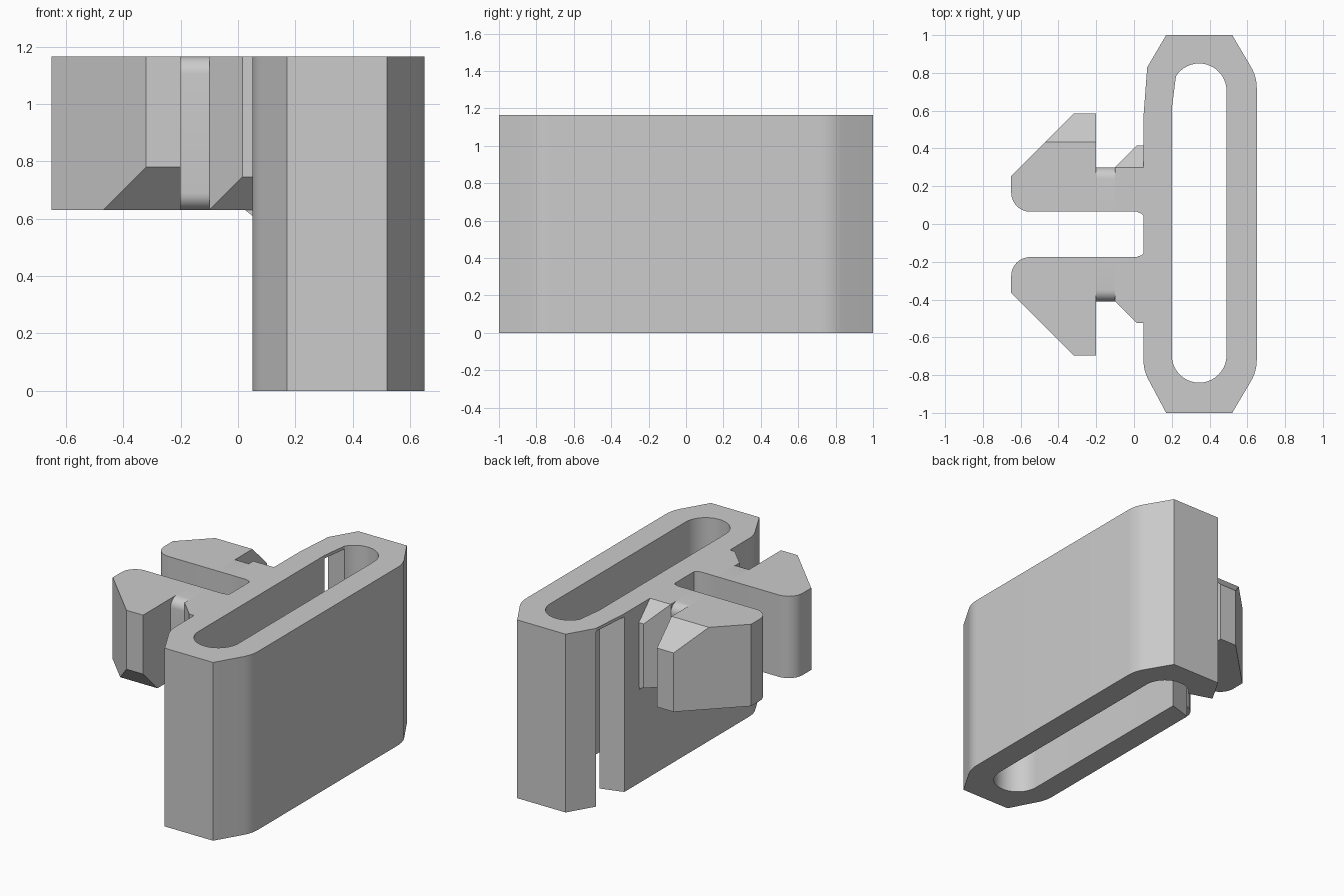
import bpy, bmesh
from math import cos, sin, pi, radians
from mathutils import Matrix, Vector

cube = bpy.data.objects.get("Cube")
if cube:
    bpy.data.objects.remove(cube, do_unlink=True)

GREY = (0.6, 0.6, 0.6, 1)
grey = bpy.data.materials.new("plain_grey")
grey.use_nodes = True
grey.diffuse_color = GREY
grey.node_tree.nodes["Principled BSDF"].inputs["Base Color"].default_value = GREY

HEIGHT = 1.165        # top of the whole part
ARM_Z = 0.63          # underside of the arms
MID_Y = -0.055        # centre line between the arms


def arc(cx, cy, r, start, end, steps):
    """Points along an arc, angles in degrees."""
    angles = [radians(start + (end - start) * i / steps) for i in range(steps + 1)]
    return [(cx + r * cos(a), cy + r * sin(a)) for a in angles]


def prism(name, profile, low, high, axis="z", cut=None, flip=None):
    """Extrude a profile along z (xy profile), x (yz) or y (xz)."""
    place = {"z": lambda p, d: (p[0], p[1], d),
             "x": lambda p, d: (d, p[0], p[1]),
             "y": lambda p, d: (p[0], d, p[1])}[axis]
    bm = bmesh.new()
    face = bm.faces.new([bm.verts.new(place(p, low)) for p in profile])
    top = bmesh.ops.extrude_face_region(bm, geom=[face])
    shift = Vector(place((0, 0), high - low))
    bmesh.ops.translate(bm, vec=shift,
                        verts=[v for v in top["geom"] if isinstance(v, bmesh.types.BMVert)])
    if cut is not None:
        # Sloping upper corner that starts at y = cut on the top face
        bmesh.ops.bisect_plane(bm, geom=bm.verts[:] + bm.edges[:] + bm.faces[:], dist=1e-5,
                               plane_co=(0, cut, HEIGHT), plane_no=(0, 1, 1), clear_outer=True)
        bmesh.ops.holes_fill(bm, edges=[e for e in bm.edges if e.is_boundary])
    if flip is not None:
        bm.transform(flip)
    bmesh.ops.recalc_face_normals(bm, faces=bm.faces)
    mesh = bpy.data.meshes.new(name)
    bm.to_mesh(mesh)
    bm.free()
    mesh.materials.append(grey)
    obj = bpy.data.objects.new(name, mesh)
    bpy.context.collection.objects.link(obj)
    bpy.ops.object.select_all(action="DESELECT")
    obj.select_set(True)
    bpy.context.view_layer.objects.active = obj
    bpy.ops.object.shade_smooth_by_angle(angle=radians(25))
    return obj


# Long loop body: C-shaped wall with an open gap in one side
outer = ([(0.07, 0.83), (0.17, 1), (0.52, 1)]
         + arc(0.43, 0.72, 0.22, 30, 0, 6)
         + arc(0.43, -0.72, 0.22, 0, -30, 6)
         + [(0.52, -1), (0.17, -1)]
         + arc(0.27, -0.72, 0.22, 210, 180, 6)
         + [(0.05, 0.565)])
inner = ([(0.2, 0.61)]
         + arc(0.345, -0.695, 0.145, 180, 360, 20)
         + arc(0.345, 0.705, 0.145, 0, 148, 18))
prism("loop_wall", outer + inner, 0, HEIGHT)

# Thin bridge closing the gap at the top
prism("gap_bridge", [outer[0], outer[-1], inner[0], inner[-1]], HEIGHT - 0.02, HEIGHT)

# One hooked arm; the other is the same arm turned over about the x axis
head = ([(-0.2, 0.065), (-0.2, 0.585), (-0.32, 0.585), (-0.65, 0.255)]
        + arc(-0.55, 0.165, 0.1, 180, 270, 8))
R = 0.06
neck = ([(0.065, ARM_Z)]
        + arc(0.3 - R, ARM_Z + R, R, -90, 0, 8)
        + arc(0.3 - R, HEIGHT - R, R, 0, 90, 8)
        + [(0.065, HEIGHT)])
root = [(-0.1, 0.065), (-0.1, 0.3), (0.015, 0.415), (0.05, 0.415),
        (0.05, 0.045), (0.04, 0.055), (0.015, 0.065)]

centre = Vector((0, MID_Y, (ARM_Z + HEIGHT) / 2))
turn = Matrix.Translation(centre) @ Matrix.Rotation(pi, 4, "X") @ Matrix.Translation(-centre)
for side, flip in (("back", None), ("front", turn)):
    prism(side + "_arm_head", head, ARM_Z, HEIGHT, cut=0.435, flip=flip)
    prism(side + "_arm_neck", neck, -0.2, -0.1, axis="x", flip=flip)
    prism(side + "_arm_root", root, ARM_Z, HEIGHT, cut=0.3, flip=flip)

# Small fillets below the arm roots
fillet = [(0.025, ARM_Z), (0.05, ARM_Z), (0.05, ARM_Z - 0.02)]
for side, low, high in (("back", 0.06, 0.41), ("front", -0.41, -0.17)):
    prism(side + "_arm_fillet", fillet, low, high, axis="y")
